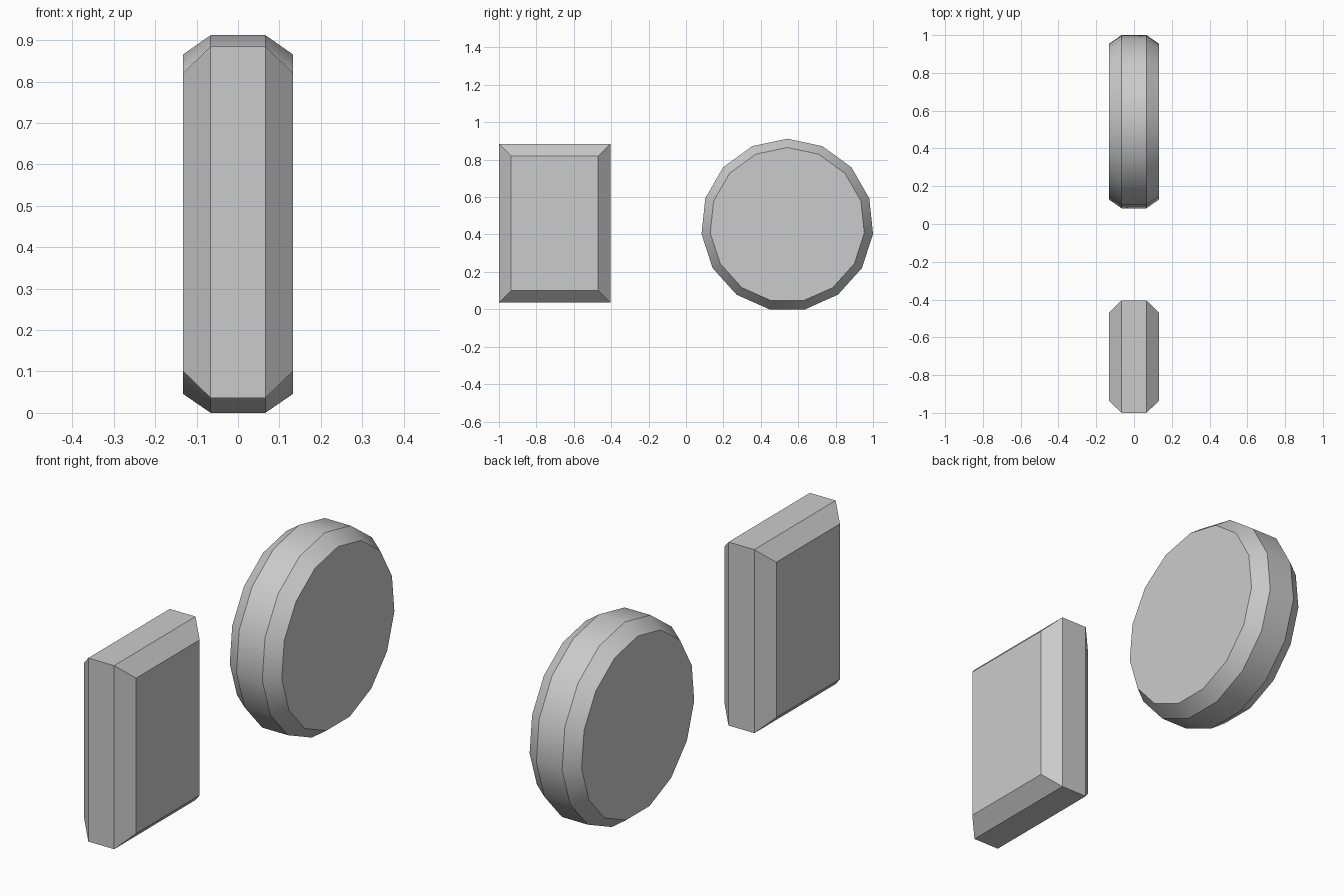
import bpy, bmesh
from math import sin, cos, tau, radians

if "Cube" in bpy.data.objects:
    bpy.data.objects.remove(bpy.data.objects["Cube"])

HALF_W, RIM_W = 0.133, 0.066   # half thickness at the faces / at the widest rim


def loft(name, inner, outer):
    """Bevelled slab across x: small outline on both faces, large outline between."""
    bm = bmesh.new()
    rings = [[bm.verts.new((x, y, z)) for y, z in outline]
             for x, outline in ((-HALF_W, inner), (-RIM_W, outer),
                                (RIM_W, outer), (HALF_W, inner))]
    n = len(inner)
    for a, b in zip(rings, rings[1:]):
        for i in range(n):
            j = (i + 1) % n
            bm.faces.new((a[i], a[j], b[j], b[i]))
    bm.faces.new(rings[0])
    bm.faces.new(rings[-1])
    bmesh.ops.recalc_face_normals(bm, faces=bm.faces)
    mesh = bpy.data.meshes.new(name)
    bm.to_mesh(mesh)
    bm.free()
    obj = bpy.data.objects.new(name, mesh)
    bpy.context.collection.objects.link(obj)
    return obj


def rect(y0, y1, z0, z1):
    return [(y0, z0), (y1, z0), (y1, z1), (y0, z1)]


def polygon(r, n=15, cy=0.5415, cz=0.451):
    return [(cy + r * sin(tau * i / n), cz + r * cos(tau * i / n)) for i in range(n)]


# Rectangular bevelled block at the front
loft("bevelled_block", rect(-0.935, -0.47, 0.101, 0.82), rect(-1.0, -0.405, 0.036, 0.885))

# Fifteen-sided bevelled disc at the back, smooth around the rim
disc = loft("bevelled_disc", polygon(0.414), polygon(0.461))
bpy.context.view_layer.objects.active = disc
disc.select_set(True)
bpy.ops.object.shade_smooth_by_angle(angle=radians(30))
